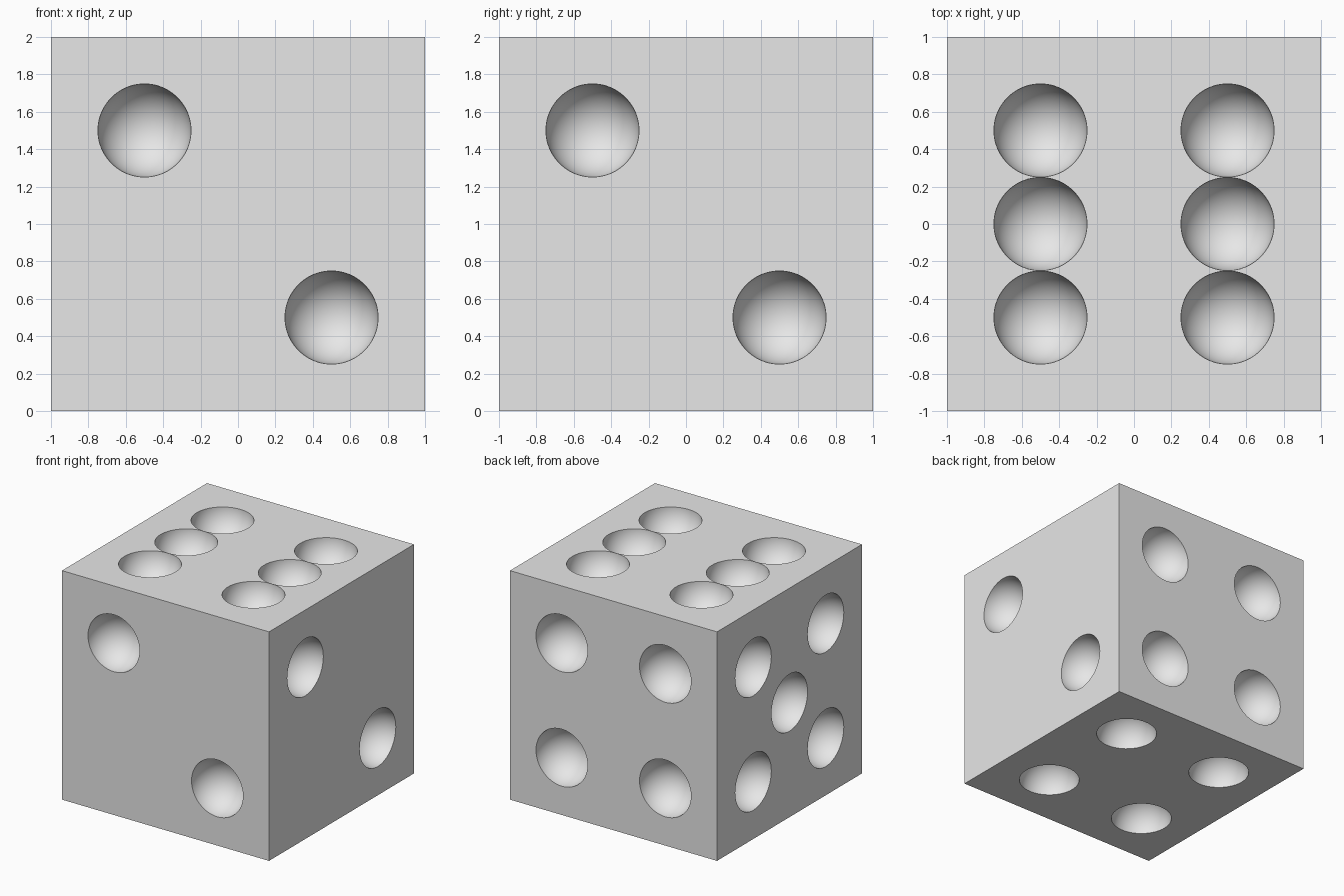
import bpy, bmesh, math
from mathutils import Matrix, Vector

old = bpy.data.objects.get("Cube")
if old:
    bpy.data.objects.remove(old, do_unlink=True)

grey = bpy.data.materials.new("light grey")
grey.use_nodes = True
colour = (0.8, 0.8, 0.8, 1)
grey.diffuse_color = colour
grey.node_tree.nodes["Principled BSDF"].inputs["Base Color"].default_value = colour

HALF, OFFSET, RADIUS = 1.0, 0.5, 0.2495
CENTRE = Vector((0, 0, HALF))


def make_object(name, bm):
    mesh = bpy.data.meshes.new(name)
    bm.to_mesh(mesh)
    bm.free()
    mesh.materials.append(grey)
    obj = bpy.data.objects.new(name, mesh)
    bpy.context.collection.objects.link(obj)
    return obj


# Solid cube body
bm = bmesh.new()
bmesh.ops.create_cube(bm, size=2 * HALF, matrix=Matrix.Translation(CENTRE))
body = make_object("die_body", bm)

# Pip layouts, in each face's own (across, up) steps
corners = [(a, b) for a in (-1, 1) for b in (-1, 1)]
diagonal = [(-1, 1), (1, -1)]
X, Y, Z = Vector((1, 0, 0)), Vector((0, 1, 0)), Vector((0, 0, 1))
faces = [
    (-Y, X, Z, diagonal),                           # front
    (X, Y, Z, diagonal),                            # left side
    (Y, X, Z, corners),                             # back
    (-X, Y, Z, corners + [(0, 0)]),                 # right side
    (Z, X, Y, corners + [(-1, 0), (1, 0)]),         # top
    (-Z, X, Y, corners),                            # bottom
]

# Spheres centred on the faces, cut away to leave round pits
bm = bmesh.new()
for normal, across, up, pips in faces:
    turn = Z.rotation_difference(normal).to_matrix().to_4x4()
    for a, b in pips:
        spot = CENTRE + normal * HALF + (across * a + up * b) * OFFSET
        # The half-step in ring count keeps rings off the face plane
        bmesh.ops.create_uvsphere(bm, u_segments=48, v_segments=25, radius=RADIUS,
                                  matrix=Matrix.Translation(spot) @ turn)
cutter = make_object("pip_cutter", bm)
cutter.hide_render = True

cut = body.modifiers.new("pips", 'BOOLEAN')
cut.operation = 'DIFFERENCE'
cut.solver = 'EXACT'
cut.object = cutter

bpy.context.view_layer.objects.active = body
body.select_set(True)
bpy.ops.object.modifier_apply(modifier=cut.name)
bpy.data.objects.remove(cutter, do_unlink=True)
bpy.ops.object.shade_smooth_by_angle(angle=math.radians(30))
